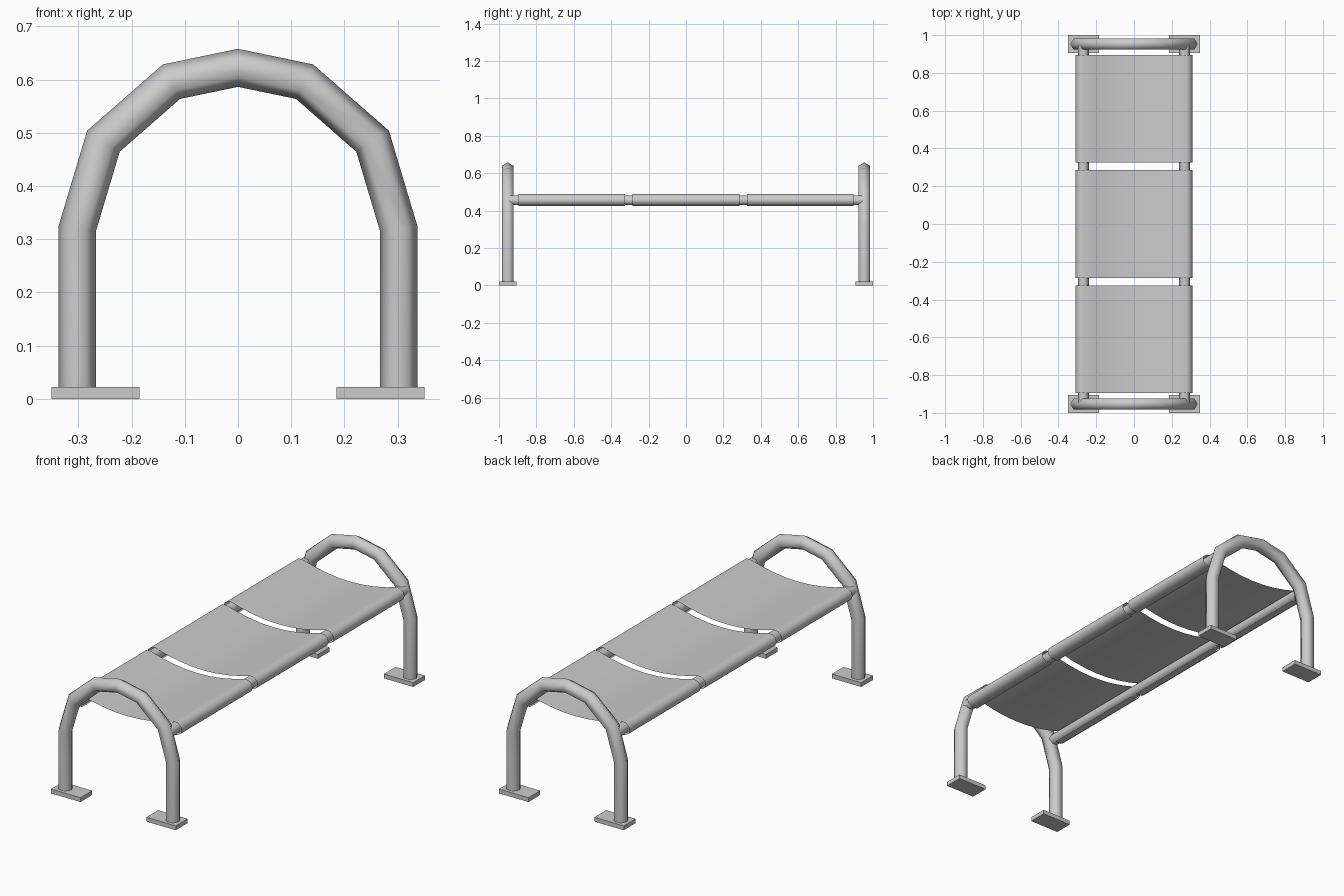
import bpy, bmesh, math
from mathutils import Vector

if "Cube" in bpy.data.objects:
    bpy.data.objects.remove(bpy.data.objects["Cube"])


def make_object(name, bm, smooth=True):
    bmesh.ops.recalc_face_normals(bm, faces=bm.faces)
    for f in bm.faces:
        f.smooth = smooth and len(f.verts) == 4
    mesh = bpy.data.meshes.new(name)
    bm.to_mesh(mesh)
    bm.free()
    obj = bpy.data.objects.new(name, mesh)
    bpy.context.collection.objects.link(obj)
    return obj


def sweep(name, path, radius, side, sides=6):
    """Mitred tube along a planar path; side is the plane's normal."""
    bm = bmesh.new()
    pts = [Vector(p) for p in path]
    side = Vector(side)
    rings = []
    for i, p in enumerate(pts):
        d0 = (p - pts[max(i - 1, 0)]).normalized()
        d1 = (pts[min(i + 1, len(pts) - 1)] - p).normalized()
        t = (d0 + d1).normalized()
        d = d1 if d1.length else d0
        across = t.cross(side) / max(t.dot(d), 0.5)
        rings.append([bm.verts.new(p + across * radius * math.cos(a) + side * radius * math.sin(a))
                      for a in (k * math.tau / sides for k in range(sides))])
    for a, b in zip(rings, rings[1:]):
        for k in range(sides):
            n = (k + 1) % sides
            bm.faces.new((a[k], a[n], b[n], b[k]))
    bm.faces.new(rings[0])
    bm.faces.new(rings[-1])
    return make_object(name, bm)


# End arches, each one bent hexagonal tube
half = [(0.302, 0.01), (0.302, 0.32), (0.253, 0.484), (0.125, 0.596), (0, 0.622)]
outline = half + [(-x, z) for x, z in half[-2::-1]]
for label, y in (("front", -0.953), ("back", 0.953)):
    sweep(label + "_arch", [(x, y, z) for x, z in outline], 0.035, (0, 1, 0))

    # Foot plates, reaching inwards from each leg
    for name, sx in (("left", -1), ("right", 1)):
        bm = bmesh.new()
        bmesh.ops.create_cube(bm, size=1)
        for v in bm.verts:
            v.co = (sx * 0.268 + v.co.x * 0.165, y + v.co.y * 0.094, 0.011 + v.co.z * 0.022)
        make_object(f"{label}_{name}_foot", bm, smooth=False)

# Side rails joining the arches
for name, sx in (("left", -1), ("right", 1)):
    sweep(name + "_rail", [(sx * 0.268, -0.95, 0.455), (sx * 0.268, 0.95, 0.455)],
          0.029, (0, 0, 1))

# Sling seat sheets: sagging in the middle and wrapped round the rails
wrap = [(0.25, 0.425), (0.285, 0.426), (0.303, 0.437), (0.31, 0.455),
        (0.304, 0.474), (0.288, 0.487), (0.265, 0.489)]
sag = [(x, 0.447 + 0.042 * (x / 0.265) ** 2) for x in (0.21, 0.14, 0.07, 0)]
side = wrap + sag
profile = side + [(-x, z) for x, z in side[-2::-1]]
for name, yc in (("front", -0.61), ("middle", 0), ("back", 0.61)):
    bm = bmesh.new()
    rows = [[bm.verts.new((x, yc + dy, z)) for x, z in profile] for dy in (-0.285, 0.285)]
    for k in range(len(profile) - 1):
        bm.faces.new((rows[0][k], rows[0][k + 1], rows[1][k + 1], rows[1][k]))
    make_object(name + "_seat_sheet", bm)
